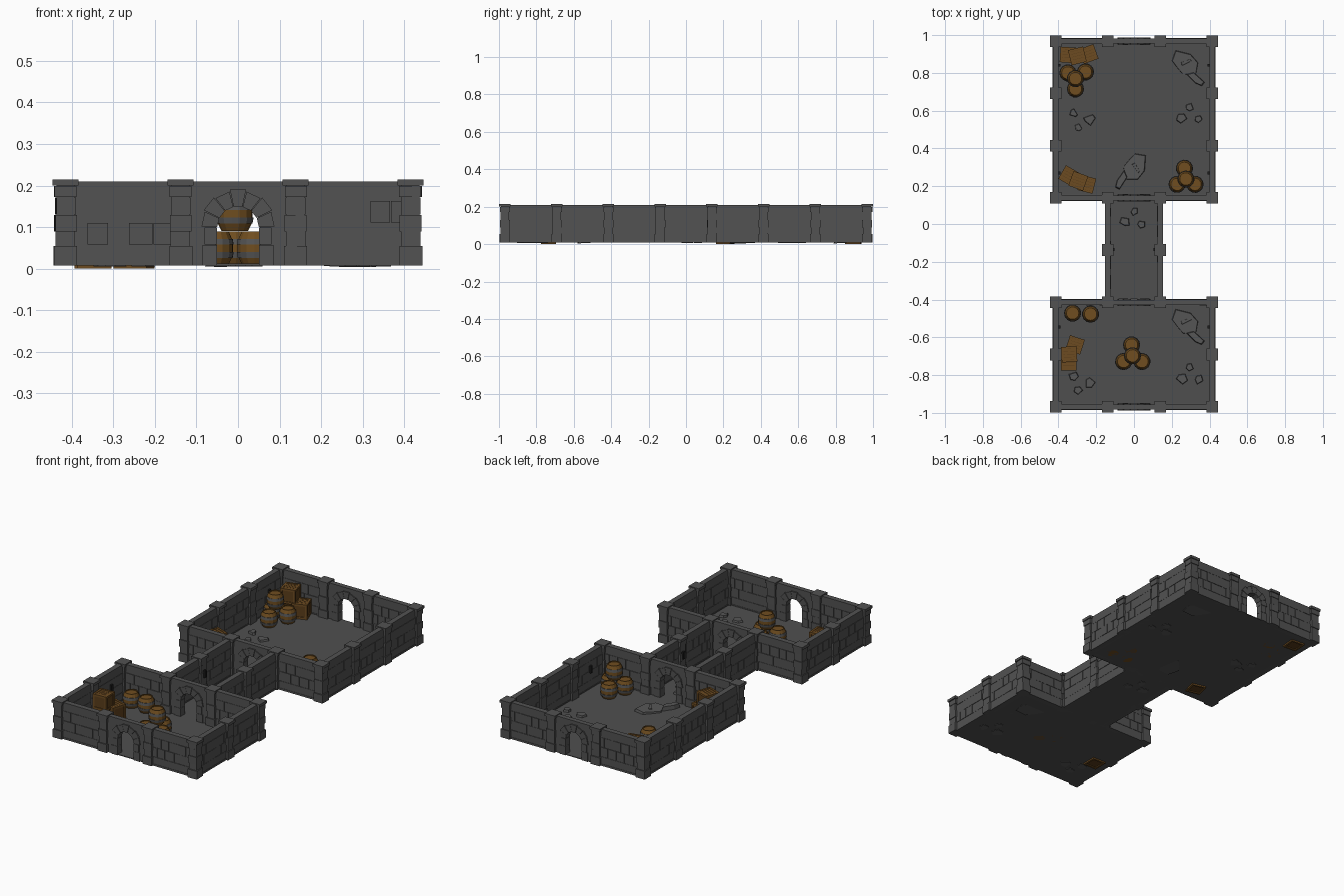
import bpy, bmesh, math, random
from mathutils import Matrix, Vector

if "Cube" in bpy.data.objects:
    bpy.data.objects.remove(bpy.data.objects["Cube"])

random.seed(4)

def material(name, rgb):
    m = bpy.data.materials.new(name)
    m.diffuse_color = (*rgb, 1)
    m.use_nodes = True
    m.node_tree.nodes["Principled BSDF"].inputs["Base Color"].default_value = m.diffuse_color
    return m

STONE = material("wall stone", (.085, .085, .085))
FLOOR = material("floor stone", (.078, .078, .078))
RUBBLE = material("rubble stone", (.095, .095, .095))
WOOD = material("barrel wood", (.16, .075, .014))
CRATE = material("crate frame wood", (.15, .07, .015))
PANEL = material("crate panel wood", (.10, .045, .010))
IRON = material("hoop iron", (.09, .09, .09))
DARK = material("dark iron", (.012, .012, .012))

def T(x, y, z=0, rot=0):
    return Matrix.Translation((x, y, z)) @ Matrix.Rotation(math.radians(rot), 4, 'Z')

def finish(bm, name, *mats):
    bmesh.ops.recalc_face_normals(bm, faces=bm.faces)
    me = bpy.data.meshes.new(name)
    bm.to_mesh(me)
    bm.free()
    for m in mats:
        me.materials.append(m)
    ob = bpy.data.objects.new(name, me)
    bpy.context.collection.objects.link(ob)
    return ob

def box(bm, M, x0, x1, y0, y1, z0, z1, mat=0):
    S = Matrix.Diagonal((x1 - x0, y1 - y0, z1 - z0, 1))
    C = Matrix.Translation(((x0 + x1) / 2, (y0 + y1) / 2, (z0 + z1) / 2))
    r = bmesh.ops.create_cube(bm, size=1, matrix=M @ C @ S)
    for f in {f for v in r['verts'] for f in v.link_faces}:
        f.material_index = mat

def prism(bm, M, pts, z0, z1, top=1.0):
    c = sum((Vector(p) for p in pts), Vector((0, 0))) / len(pts)
    low = [bm.verts.new(M @ Vector((p[0], p[1], z0))) for p in pts]
    up = [bm.verts.new(M @ Vector((*(c + (Vector(p) - c) * top), z1))) for p in pts]
    bm.faces.new(low[::-1])
    bm.faces.new(up)
    n = len(pts)
    for i in range(n):
        bm.faces.new((low[i], low[(i + 1) % n], up[(i + 1) % n], up[i]))

# layout grid
STEP = .2766
X = [(i - 1.5) * STEP for i in range(4)]
Y = [-.968 + i * STEP for i in range(8)]
BASE, TOP, G = .008, .21, .012

# floors
bm = bmesh.new()
I = Matrix()
box(bm, I, -.43, .43, Y[4] - .014, Y[7] + .014, BASE, G)
box(bm, I, -.43, .43, Y[0] - .014, Y[2] + .014, BASE, G)
box(bm, I, -.15, .15, Y[2] + .014, Y[4] - .014, BASE, G)
finish(bm, "floor", FLOOR)

# brick walls
def wall(bm, M):
    h, t = STEP / 2 - .02, .0145
    box(bm, M, -h, h, -.0115, .0115, BASE, TOP - .002)
    box(bm, M, -h, h, -t, t, BASE, .057)
    box(bm, M, -h, h, -t, t, .1645, TOP)
    box(bm, M, -h, h, -t - .002, t + .002, BASE, .018)
    for row, (z0, z1) in enumerate(((.0585, .1095), (.111, .163))):
        cuts = [-h] + [-h + .03 + row * .024 + k * .052 + random.uniform(-.005, .005) for k in range(4)] + [h]
        for a, b in zip(cuts, cuts[1:]):
            d = t + random.uniform(-.001, .0012)
            box(bm, M, a + .001, b - .001, -d, d, z0, z1)

bm = bmesh.new()
for i in range(7):
    x = X[2] if i in (2, 3) else X[3]
    for s in (-1, 1):
        wall(bm, T(s * x, (Y[i] + Y[i + 1]) / 2, 0, 90 * s))
for j in (0, 2, 4, 7):
    for s in (-1, 1):
        wall(bm, T(s * STEP, Y[j]))
finish(bm, "brick_walls", STONE)

# arched doorways
def arch(bm, y):
    M = T(0, y) @ Matrix.Rotation(math.pi / 2, 4, 'X')
    r, R, s = .05, .088, .1
    curve = [((r + .003) * math.cos(math.pi * k / 12), s + (r + .003) * math.sin(math.pi * k / 12)) for k in range(13)]
    hole = [(r + .003, BASE)] + curve + [(-r - .003, BASE)]
    prism(bm, M, [(-.118, BASE), (-.118, TOP), (.118, TOP), (.118, BASE)] + hole, -.0135, .0135)
    # wedge stones
    for k in range(7):
        a0, a1 = math.pi * k / 7 + .012, math.pi * (k + 1) / 7 - .012
        o = R + (.004 if k % 2 else 0)
        d = .019 + .001 * (k % 2)
        prism(bm, M, [(r * math.cos(a0), s + r * math.sin(a0)), (o * math.cos(a0), s + o * math.sin(a0)),
                      (o * math.cos(a1), s + o * math.sin(a1)), (r * math.cos(a1), s + r * math.sin(a1))], -d, d)
    # jamb stones
    for sx in (-1, 1):
        for z0, z1, w in ((BASE, .057, .086), (.058, .099, .080)):
            a, b = sorted((sx * r, sx * w))
            box(bm, T(0, y), a, b, -.019, .019, z0, z1)

bm = bmesh.new()
for j in (0, 2, 4, 7):
    arch(bm, Y[j])
finish(bm, "doorway_arches", STONE)

# stacked stone pillars
def pillar(bm, x, y):
    z = BASE
    for k, (z1, h) in enumerate(((.055, .0275), (.09, .0235), (.13, .026), (.172, .0235), (.2, .0265))):
        j = random.uniform(-.001, .001)
        box(bm, T(x + j, y - j, 0, random.uniform(-1.5, 1.5)), -h, h, -h, h, z, z1 - .001)
        z = z1
    box(bm, T(x, y), -.022, .022, -.022, .022, BASE, .2)
    box(bm, T(x, y), -.031, .031, -.031, .031, .2, .215)

bm = bmesh.new()
spots = [(x, Y[j]) for j in (0, 2, 4, 7) for x in X]
spots += [(s * X[3], Y[j]) for j in (1, 5, 6) for s in (-1, 1)] + [(s * X[2], Y[3]) for s in (-1, 1)]
for p in spots:
    pillar(bm, *p)
finish(bm, "pillars", STONE)

# wall torch brackets
bm = bmesh.new()
for x, y in ((.398, .84), (.398, .27), (.398, -.545), (.112, -.135)):
    for s in (-1, 1):
        box(bm, T(s * x, y), -.008, .008, -.007, .007, .1, .14)
finish(bm, "torch_brackets", DARK)

# barrels: lathed profile with two raised hoops
PROFILE = ((.032, 0), (.041, .018), (.043, .018), (.0455, .032), (.0435, .032), (.0435, .05), (.0455, .05),
           (.043, .064), (.041, .064), (.033, .082), (.029, .082), (.029, .077))
def barrel(x, y, z):
    bm = bmesh.new()
    n = 14
    rings = [[bm.verts.new((r * math.cos(math.tau * k / n), r * math.sin(math.tau * k / n), h)) for k in range(n)]
             for r, h in PROFILE]
    for i in range(len(rings) - 1):
        for k in range(n):
            a, b, q = rings[i], rings[i + 1], (k + 1) % n
            bm.faces.new((a[k], a[q], b[q], b[k])).material_index = int(i in (1, 2, 3, 5, 6, 7))
    bm.faces.new(rings[0][::-1])
    bm.faces.new(rings[-1])
    finish(bm, "barrel", WOOD, IRON).matrix_world = T(x, y, z, random.uniform(0, 90))

for trio in (((-.35, .8), (-.257, .805), (-.31, .715), (-.31, .77)),
             ((.267, .295), (.228, .21), (.323, .21), (.275, .238)),
             ((-.013, -.64), (-.055, -.728), (.042, -.728), (-.008, -.698))):
    for k, (x, y) in enumerate(trio):
        barrel(x, y, G - .004 + (.083 if k == 3 else 0))
for x, y in ((-.325, -.472), (-.23, -.477)):
    barrel(x, y, G - .002)

# crates: panel core, frame bars and lid planks
def crate(x, y, z, rot):
    bm = bmesh.new()
    h, w = .041, .011
    box(bm, I, -h + .004, h - .004, -h + .004, h - .004, .004, 2 * h - .005, 1)
    for s in (-1, 1):
        a, b = sorted((s * h, s * (h - w)))
        for t in (-1, 1):
            c, d = sorted((t * h, t * (h - w)))
            box(bm, I, a, b, c, d, 0, 2 * h)
        for z0 in (0, 2 * h - w):
            box(bm, I, -h + w, h - w, a, b, z0, z0 + w)
            box(bm, I, a, b, -h + w, h - w, z0, z0 + w)
    for k in range(4):
        y0 = -h + w + k * .015
        box(bm, I, -h + w, h - w, y0 + .001, y0 + .014, .06, 2 * h - .002)
    finish(bm, "crate", CRATE, PANEL).matrix_world = T(x, y, z, rot)

for x, y, z, r in ((-.345, -.735, 0, 0), (-.312, -.64, G, -18), (-.343, -.69, .083, 3),
                   (-.35, .895, 0, -4), (-.24, .9, G, 20), (-.3, .89, .083, 14),
                   (-.25, .21, 0, -14), (-.345, .255, G, -30), (-.295, .228, .083, -20)):
    crate(x, y, z, r)

# broken slabs with a wedge lying on them
SLAB = [(-.08, .03), (-.06, .085), (.02, .065), (.06, .02), (.05, -.04), (-.02, -.045), (-.05, -.01)]
WEDGE = [(-.005, -.04), (.035, -.03), (.095, -.085), (.08, -.105), (.045, -.09)]
bm = bmesh.new()
for x, y, r in ((.28, .835, 0), (.28, -.535, 0), (-.01, .29, -80)):
    tilt = Matrix.Rotation(math.radians(3), 4, 'X')
    prism(bm, T(x, y, 0, r) @ tilt, SLAB, .006, .022, .95)
    prism(bm, T(x, y, 0, r), WEDGE, .008, .034, .85)
    prism(bm, T(x, y, 0, r), [(-.03, .0), (.03, .03), (.02, .04), (-.035, .02)], .01, .028, .8)

# small rubble clusters
for x, y, r in ((-.275, .555, 0), (.29, .57, 200), (-.01, .02, 190), (.29, -.81, 200), (-.275, -.835, 0)):
    for dx, dy, s in ((-.045, .03, .026), (.04, -.005, .034), (-.02, -.045, .024)):
        pts = []
        for k in range(5):
            a, q = math.tau * k / 5 + random.uniform(-.35, .35), s * random.uniform(.8, 1.15)
            pts.append((dx + q * math.cos(a), dy + q * math.sin(a)))
        prism(bm, T(x, y, 0, r), pts, .005, G + random.uniform(.006, .014), .8)
finish(bm, "rubble", RUBBLE)
